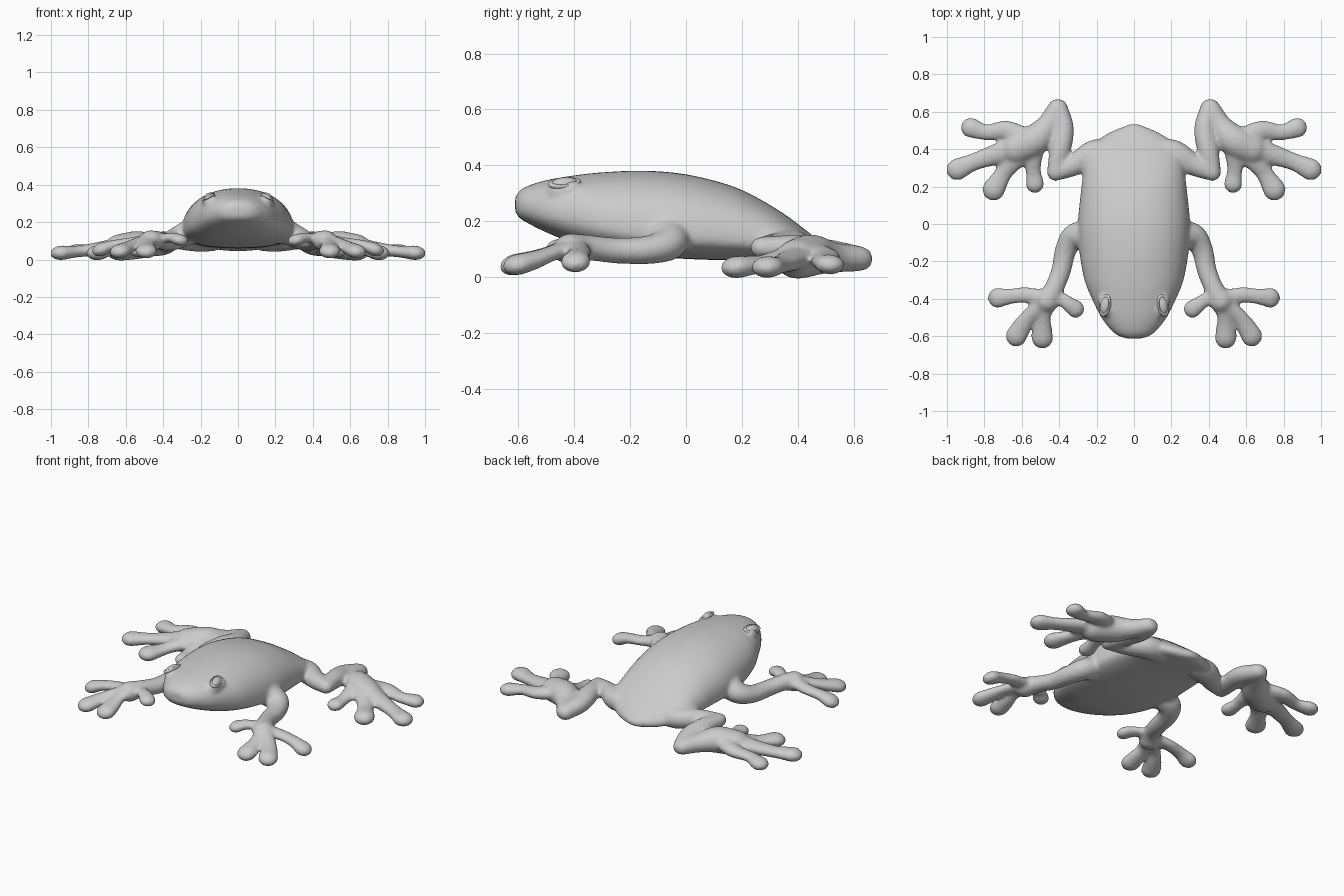
import bpy, bmesh, math
from mathutils import Vector

if "Cube" in bpy.data.objects:
    bpy.data.objects.remove(bpy.data.objects["Cube"])


def loft(bm, rings):
    """Skin a list of equal-sized rings and cap both ends."""
    loops = [[bm.verts.new(p) for p in ring] for ring in rings]
    n = len(loops[0])
    for a, b in zip(loops, loops[1:]):
        for i in range(n):
            j = (i + 1) % n
            bm.faces.new((a[i], a[j], b[j], b[i]))
    bm.faces.new(loops[0][::-1])
    bm.faces.new(loops[-1])


def spline(points, steps):
    """Catmull-Rom through points of any dimension."""
    pts = [Vector(p) for p in points]
    pts = [2 * pts[0] - pts[1]] + pts + [2 * pts[-1] - pts[-2]]
    out = []
    for a, b, c, d in zip(pts, pts[1:], pts[2:], pts[3:]):
        for k in range(steps):
            t = k / steps
            out.append(0.5 * (2 * b + (c - a) * t + (2 * a - 5 * b + 4 * c - d) * t * t
                              + (3 * b - a - 3 * c + d) * t ** 3))
    return out + [pts[-2]]


def limb(bm, points, flat=0.8, side=1, n=20):
    """Round-ended tube through (x, y, z, radius) points, flattened vertically."""
    path = spline(points, 6)
    pos = [p.to_3d() for p in path]
    rad = [p[3] for p in path]
    m = len(pos)
    tan = [(pos[min(i + 1, m - 1)] - pos[max(i - 1, 0)]).normalized() for i in range(m)]
    caps = [math.radians(a) for a in (85, 65, 45, 22)]
    rows = [(pos[0] - tan[0] * rad[0] * math.sin(a), tan[0], rad[0] * math.cos(a)) for a in caps]
    rows += list(zip(pos, tan, rad))
    rows += [(pos[-1] + tan[-1] * rad[-1] * math.sin(a), tan[-1], rad[-1] * math.cos(a))
             for a in reversed(caps)]
    rings = []
    for c, t, r in rows:
        u = t.cross(Vector((0, 0, 1))).normalized()
        v = u.cross(t)
        ring = []
        for i in range(n):
            a = math.tau * i / n
            p = c + u * r * math.cos(a) + v * r * flat * math.sin(a)
            ring.append((p.x * side, p.y, p.z))
        rings.append(ring)
    loft(bm, rings)


def spow(v, e):
    return math.copysign(abs(v) ** e, v)


bm = bmesh.new()

# Torso and head: y, half width, top z, bottom z, widest z
sections = [
    (-.612, .04, .285, .235, .26), (-.60, .08, .305, .215, .255),
    (-.57, .12, .325, .195, .25), (-.50, .175, .347, .16, .235),
    (-.40, .225, .364, .12, .215), (-.30, .265, .375, .095, .19),
    (-.15, .292, .381, .075, .16), (0, .30, .368, .065, .15),
    (.15, .287, .331, .06, .14), (.25, .275, .287, .06, .13),
    (.35, .26, .227, .055, .12), (.43, .215, .167, .05, .10),
    (.49, .13, .120, .045, .08), (.535, .02, .085, .055, .07)]
rings = []
for y, w, top, bot, mid in spline(sections, 4):
    ring = []
    for i in range(48):
        a = math.tau * i / 48
        s, c = math.sin(a), math.cos(a)
        if s >= 0:
            ring.append((w * spow(c, .92), y, mid + (top - mid) * s ** .92))
        else:
            ring.append((w * spow(c, .85), y, mid - (mid - bot) * (-s) ** .8))
    rings.append(ring)
loft(bm, rings)

# Front leg, thigh, shank, foot, brow bulge under the eye
legs = [
    [(.22, -.07, .165, .085), (.315, -.065, .12, .07), (.365, -.14, .097, .058),
     (.39, -.25, .095, .053), (.43, -.35, .105, .053), (.465, -.41, .10, .066)],
    [(.14, .385, .105, .07), (.22, .375, .105, .072), (.32, .315, .105, .058), (.41, .278, .105, .046)],
    [(.42, .275, .105, .046), (.395, .40, .10, .058), (.378, .51, .085, .057), (.405, .618, .066, .052)],
    [(.41, .618, .066, .052), (.46, .53, .07, .062), (.53, .45, .078, .085), (.63, .40, .065, .082)],
    [(.145, -.455, .308, .042), (.15, -.41, .312, .042)]]
# Fingers and toes, each ending in a long oval pad
digits = [
    [(.46, -.40, .105, .05), (.58, -.38, .09, .042), (.67, -.388, .075, .044), (.728, -.395, .055, .056)],
    [(.47, -.41, .105, .055), (.55, -.48, .085, .042), (.595, -.54, .062, .05), (.63, -.60, .045, .058)],
    [(.46, -.41, .105, .055), (.483, -.49, .085, .041), (.488, -.55, .062, .05), (.49, -.61, .045, .059)],
    [(.44, -.40, .105, .045), (.385, -.405, .115, .038), (.345, -.43, .115, .042), (.312, -.455, .105, .049)],
    [(.56, .44, .085, .065), (.68, .50, .07, .053), (.79, .49, .055, .043), (.872, .515, .045, .055)],
    [(.62, .41, .075, .07), (.76, .365, .055, .055), (.86, .33, .043, .048), (.945, .292, .036, .06)],
    [(.58, .40, .075, .07), (.66, .32, .06, .052), (.705, .26, .045, .048), (.75, .185, .036, .062)],
    [(.54, .40, .08, .06), (.54, .30, .06, .043), (.535, .255, .05, .044), (.53, .215, .045, .051)]]
for side in (1, -1):
    for p in legs:
        limb(bm, p, .88, side)
    for p in digits:
        limb(bm, p, .66, side)

bmesh.ops.recalc_face_normals(bm, faces=bm.faces[:])
me = bpy.data.meshes.new("frog_body")
bm.to_mesh(me)
bm.free()
body = bpy.data.objects.new("frog_body", me)
bpy.context.collection.objects.link(body)

# Fuse everything into one soft skin
rm = body.modifiers.new("fuse", 'REMESH')
rm.mode = 'VOXEL'
rm.voxel_size = 0.01
rm.use_smooth_shade = True
sm = body.modifiers.new("soften", 'SMOOTH')
sm.factor = 0.5
sm.iterations = 10

# Eyes with slim lids, almost flush with the head
for side, tag in ((1, "left"), (-1, "right")):
    loc = (side * .155, -.435, .336)
    rot = (math.radians(6), side * math.radians(26), side * math.radians(14))
    bpy.ops.mesh.primitive_uv_sphere_add(segments=24, ring_count=14, location=loc, rotation=rot)
    eye = bpy.context.object
    eye.name = "eye_" + tag
    eye.scale = (.026, .048, .02)
    bpy.ops.object.shade_smooth()
    bpy.ops.mesh.primitive_torus_add(major_segments=32, minor_segments=10, major_radius=1,
                                     minor_radius=.2, location=loc, rotation=rot)
    lid = bpy.context.object
    lid.name = "eyelid_" + tag
    lid.scale = (.028, .05, .045)
    bpy.ops.object.shade_smooth()
